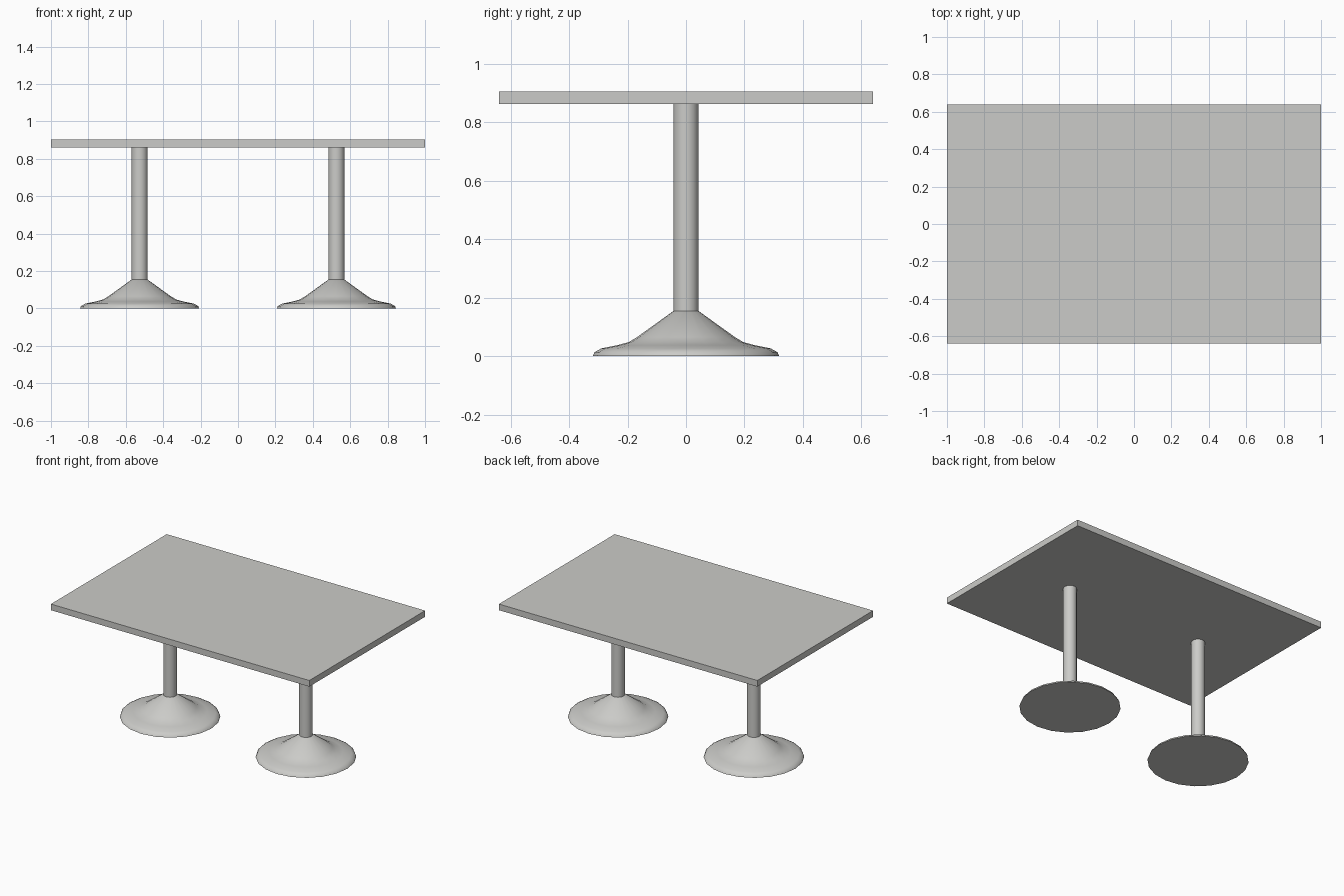
import bpy, bmesh, math

if "Cube" in bpy.data.objects:
    bpy.data.objects.remove(bpy.data.objects["Cube"])

grey = bpy.data.materials.new("light grey")
grey.diffuse_color = (0.60, 0.60, 0.58, 1)
grey.use_nodes = True
grey.node_tree.nodes["Principled BSDF"].inputs["Base Color"].default_value = grey.diffuse_color


def add_object(name, bm, smooth=False):
    bmesh.ops.recalc_face_normals(bm, faces=bm.faces)
    mesh = bpy.data.meshes.new(name)
    bm.to_mesh(mesh)
    bm.free()
    mesh.materials.append(grey)
    ob = bpy.data.objects.new(name, mesh)
    bpy.context.collection.objects.link(ob)
    if smooth:
        bpy.ops.object.select_all(action='DESELECT')
        ob.select_set(True)
        bpy.context.view_layer.objects.active = ob
        bpy.ops.object.shade_smooth_by_angle(angle=math.radians(40))
    return ob


def lathe(name, profile, x, sides=20):
    """Closed turned solid from (radius, height) points."""
    bm = bmesh.new()
    rings = [[bm.verts.new((x + r * math.cos(2 * math.pi * i / sides),
                            r * math.sin(2 * math.pi * i / sides), z))
              for i in range(sides)] for r, z in profile]
    for a, b in zip(rings, rings[1:]):
        for i in range(sides):
            j = (i + 1) % sides
            bm.faces.new((a[i], a[j], b[j], b[i]))
    bm.faces.new(rings[0])
    bm.faces.new(rings[-1])
    return add_object(name, bm, True)


# Table top slab
bm = bmesh.new()
bmesh.ops.create_cube(bm, size=1)
for v in bm.verts:
    v.co = (v.co.x * 2, v.co.y * 1.28, 0.8825 + v.co.z * 0.043)
add_object("table_top", bm)

# Two pedestals: flared foot and round column
foot = [(0.319, 0), (0.313, 0.013), (0.29, 0.026), (0.235, 0.037),
        (0.195, 0.048), (0.167, 0.065), (0.043, 0.154)]
for side, x in (("left", -0.526), ("right", 0.526)):
    lathe(side + "_foot", foot, x)
    lathe(side + "_column", [(0.043, 0.15), (0.043, 0.865)], x)
